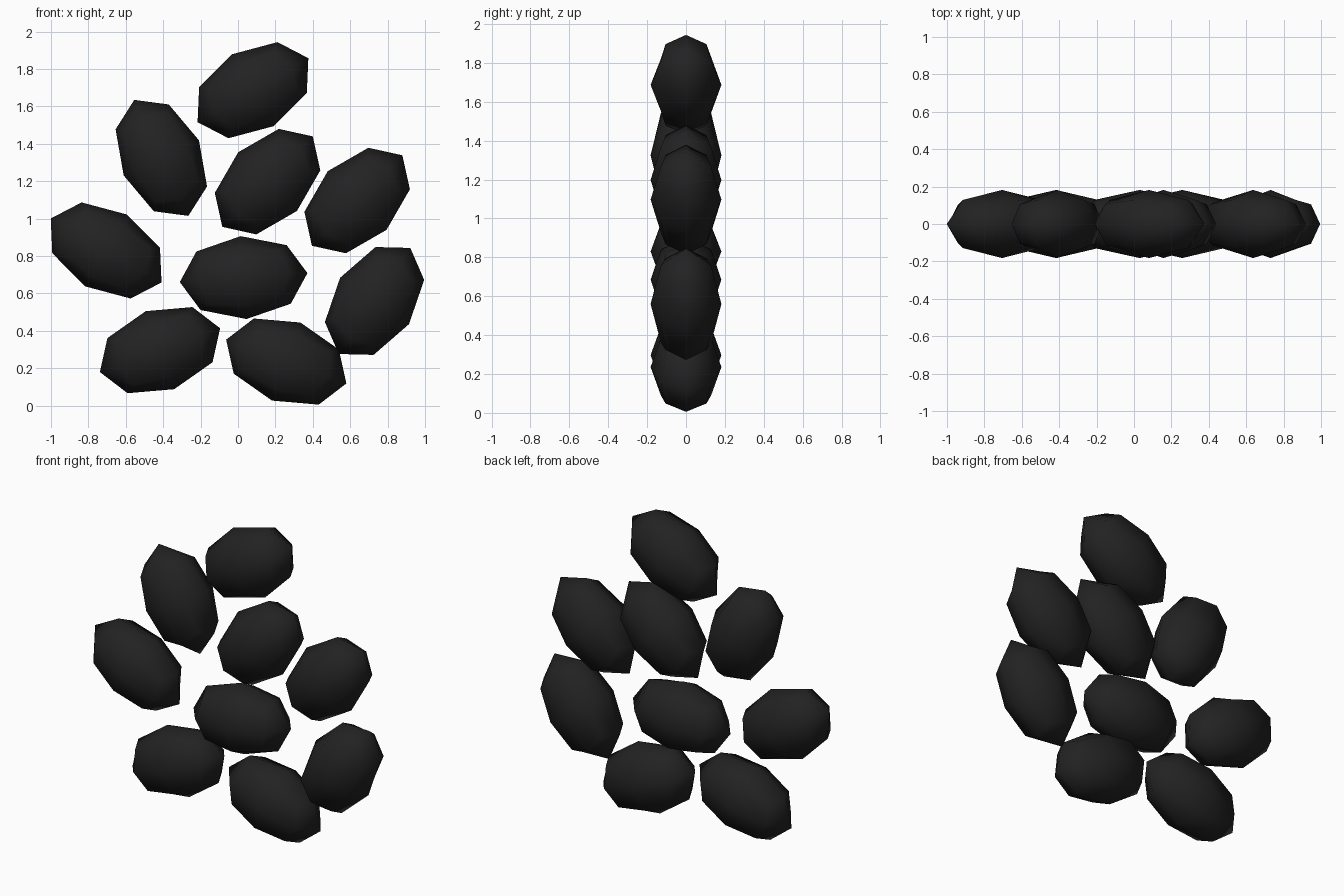
import bpy
import bmesh
from math import radians

default_cube = bpy.data.objects.get("Cube")
if default_cube:
    bpy.data.objects.remove(default_cube, do_unlink=True)

# Single near-black colour
BLACK = (0.016, 0.016, 0.016, 1.0)
black = bpy.data.materials.new("seed_black")
black.use_nodes = True
black.diffuse_color = BLACK
shader = black.node_tree.nodes["Principled BSDF"]
shader.inputs["Base Color"].default_value = BLACK
shader.inputs["Roughness"].default_value = 0.8

# Half length, half thickness and half width shared by every seed
HALF_SIZE = (0.342, 0.182, 0.222)


def make_seed_mesh():
    """Cube divided once, rounded to a ball and stretched to a seed."""
    bm = bmesh.new()
    bmesh.ops.create_cube(bm, size=2)
    bmesh.ops.subdivide_edges(bm, edges=bm.edges[:], cuts=1, use_grid_fill=True)
    for v in bm.verts:
        v.co.normalize()
    bmesh.ops.scale(bm, vec=HALF_SIZE, verts=bm.verts[:])
    bmesh.ops.recalc_face_normals(bm, faces=bm.faces[:])
    for f in bm.faces:
        f.smooth = True
    mesh = bpy.data.meshes.new("seed")
    bm.to_mesh(mesh)
    bm.free()
    mesh.materials.append(black)
    return mesh


# Name, centre x, centre z, tilt of the long axis in degrees
SEEDS = [
    ("seed_top", 0.08, 1.687, 30),
    ("seed_upper_left", -0.41, 1.325, 115),
    ("seed_upper_middle", 0.158, 1.198, 45),
    ("seed_upper_right", 0.637, 1.097, 45),
    ("seed_side_left", -0.705, 0.83, 150),
    ("seed_centre", 0.03, 0.685, 4),
    ("seed_lower_right", 0.73, 0.56, 56),
    ("seed_bottom_left", -0.417, 0.297, 20),
    ("seed_bottom_middle", 0.258, 0.236, -20),
]

seed_mesh = make_seed_mesh()
for name, x, z, tilt in SEEDS:
    seed = bpy.data.objects.new(name, seed_mesh)
    seed.location = (x, 0, z)
    seed.rotation_euler.y = -radians(tilt)
    bpy.context.collection.objects.link(seed)
